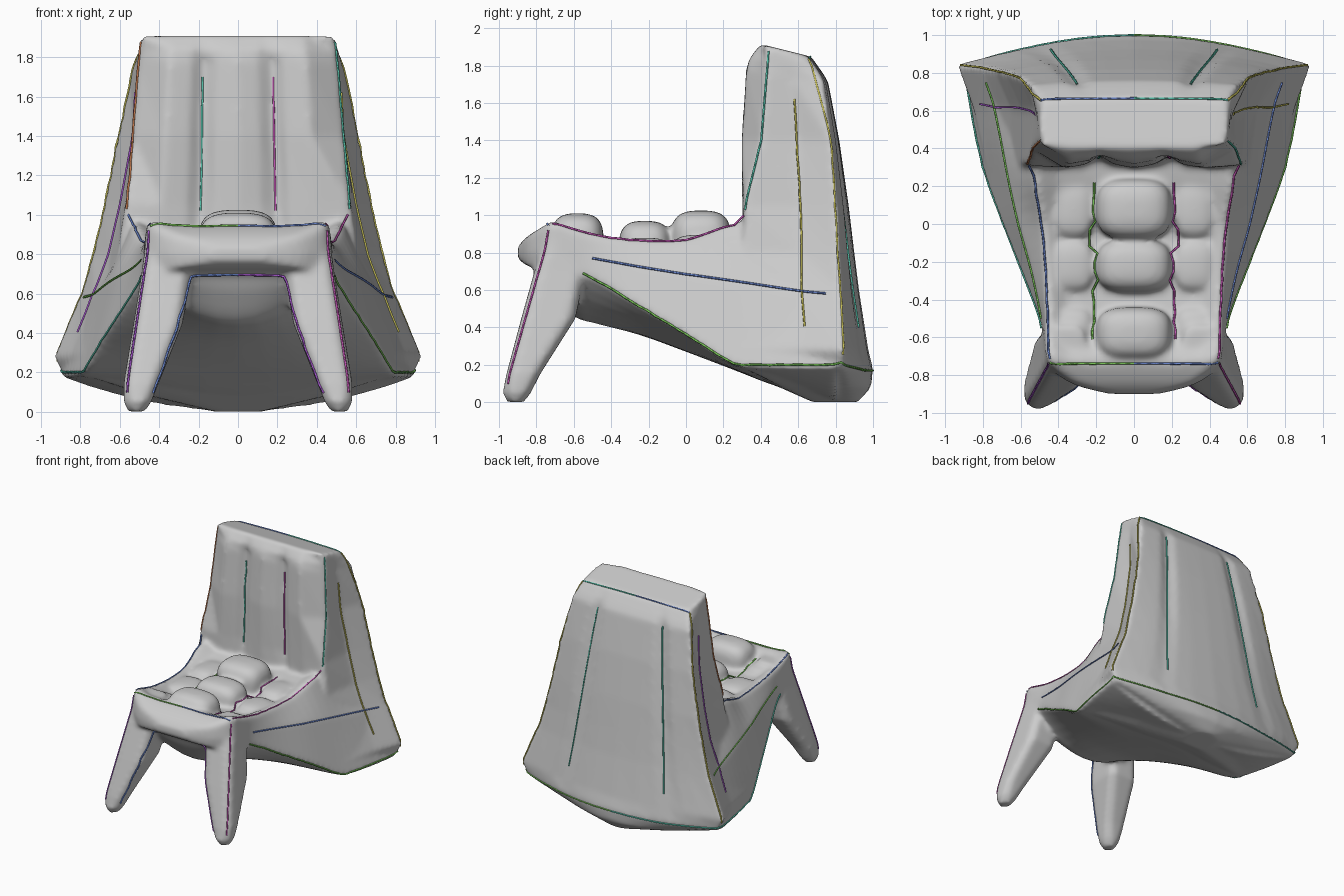
import bpy, bmesh, random
from math import copysign
from mathutils import Vector
from mathutils.bvhtree import BVHTree

if "Cube" in bpy.data.objects:
    bpy.data.objects.remove(bpy.data.objects["Cube"])

random.seed(4)
parts = []


def finish(name, bm):
    bmesh.ops.recalc_face_normals(bm, faces=bm.faces)
    me = bpy.data.meshes.new(name)
    bm.to_mesh(me)
    bm.free()
    ob = bpy.data.objects.new(name, me)
    bpy.context.collection.objects.link(ob)
    parts.append(ob)


def loft(name, rings):
    """Skin a closed solid through rings of equal point count."""
    bm = bmesh.new()
    vs = [[bm.verts.new(p) for p in r] for r in rings]
    n = len(rings[0])
    for a, b in zip(vs, vs[1:]):
        for i in range(n):
            bm.faces.new((a[i], a[(i + 1) % n], b[(i + 1) % n], b[i]))
    for cap in (vs[0], vs[-1]):
        bmesh.ops.triangulate(bm, faces=[bm.faces.new(cap)])
    finish(name, bm)


def smooth_rows(rows, k=4):
    """Catmull-Rom interpolation between rows of numbers."""
    out = []
    for i in range(len(rows) - 1):
        p, a, b, q = (rows[max(i - 1, 0)], rows[i], rows[i + 1], rows[min(i + 2, len(rows) - 1)])
        for j in range(k):
            t = j / k
            out.append([B + .5 * t * (C - A + t * (2 * A - 5 * B + 4 * C - D + t * (3 * (B - C) + D - A)))
                        for A, B, C, D in zip(p, a, b, q)])
    return out + [rows[-1]]


def mirrored(half):
    """Half outline whose first and last points lie on x = 0 -> full outline."""
    return half + [(-x, y, z) for x, y, z in half[-2:0:-1]]


def cushion(name, loc, size, power=.65):
    """Superellipsoid: a rounded block."""
    bm = bmesh.new()
    bmesh.ops.create_uvsphere(bm, u_segments=40, v_segments=24, radius=1)
    for v in bm.verts:
        v.co = [l + s * copysign(abs(c) ** power, c) for c, l, s in zip(v.co, loc, size)]
    finish(name, bm)


# Seat and underbody: y, top edge x z, side ridge x z, bottom edge x z, belly z, seat dip
stations = [
    (-.90, .12, .83, .14, .80, .12, .77, .77, 0),
    (-.85, .30, .885, .32, .80, .30, .73, .73, 0),
    (-.77, .42, .94, .44, .81, .43, .71, .70, .01),
    (-.71, .46, .97, .47, .82, .47, .70, .60, .03),
    (-.60, .47, .935, .48, .80, .48, .69, .46, .06),
    (-.48, .47, .905, .49, .78, .51, .65, .42, .07),
    (-.25, .48, .875, .54, .73, .60, .51, .36, .06),
    (0.00, .50, .88, .61, .69, .70, .36, .27, .06),
    (0.25, .54, .96, .67, .64, .79, .20, .175, .07),
    (0.50, .52, .97, .72, .60, .85, .18, .08, .05),
    (0.80, .50, .97, .77, .58, .90, .18, .00, .05)]
rings = []
for y, xt, zt, xm, zm, xb, zb, zc, dip in smooth_rows(stations):
    half = [(0, y, zt - dip), (xt * .45, y, zt - dip), (xt * .75, y, zt - dip * .8),
            (xt - .03, y, zt), (xt, y, zt - .02), (xm, y, zm), (xb, y, zb)]
    half += [(xb * t, y, zb + (zc - zb) * (1 - t * t)) for t in (.85, .7, .55, .4, .2, 0)]
    rings.append(mirrored(half))
loft("seat", rings)

# Backrest: z, tilt, front pillow y, front edge x y, side groove x y, rear edge x y, rear y, channel depth
levels = [
    (1.915, .25, .40, .49, .42, .50, .54, .49, .65, .67, .0),
    (1.84, .20, .34, .50, .43, .51, .56, .53, .71, .73, .02),
    (1.78, .15, .32, .51, .43, .51, .56, .55, .735, .76, .06),
    (1.40, .00, .295, .54, .40, .53, .60, .615, .78, .82, .07),
    (1.05, .00, .30, .57, .31, .59, .60, .685, .81, .87, .06),
    (0.80, .00, .30, .61, .31, .65, .61, .74, .82, .90, .04),
    (0.60, .00, .30, .66, .32, .73, .62, .80, .83, .925, .03),
    (0.28, .00, .28, .78, .30, .85, .60, .94, .845, .975, .02),
    (0.18, .00, .30, .76, .32, .81, .60, .89, .84, 1.0, .0),
    (0.08, .00, .50, .44, .52, .48, .70, .48, .87, .99, .0),
    (0.00, .00, .68, .10, .68, .12, .75, .10, .88, .92, .0)]
rings = []
for z, tilt, yp, xf, yf, xg, yg, xb, yb, yc, d in levels:
    half = [(0, yp), (.2 * xf, yp + d * .3), (.34 * xf, yp + d), (.46 * xf, yp + d * .3),
            (.68 * xf, yp), (xf, yf), (xg, yg), (xb, yb)]
    for t in (.78, .66, .54, .42, .25, 0):
        groove = d * .4 if t == .54 else 0
        half.append((xb * t, yc - (yc - yb) * t * t - groove))
    rings.append(mirrored([(x, y, z - tilt * (y - yp)) for x, y in half]))
loft("backrest", rings)

# Front legs: z, inner x, outer x, front y, rear y
leg = [(.92, .26, .46, -.74, -.54), (.70, .24, .49, -.81, -.54), (.45, .28, .53, -.88, -.59),
       (.15, .40, .58, -.96, -.78), (.05, .44, .58, -.98, -.83), (0.0, .47, .56, -.96, -.86)]
for s in (1, -1):
    loft("front_leg", [[(s * x, y, z) for x, y in
         ((a + .04, f), (b - .04, f), (b, f + .04), (b, r - .04), (b - .04, r), (a + .04, r),
          (a, r - .04), (a, f + .04))] for z, a, b, f, r in leg])

# Seat rolls down the middle, with flatter ones on both sides
for y, w, top in ((.08, .16, 1.02), (-.22, .14, .965), (-.58, .14, 1.005)):
    cushion("seat_roll", (0, y, top - .15), (.2, w, .155))
    for s in (1, -1):
        cushion("side_roll", (s * .32, y, .80), (.11, w, .06 + (top - .9) * .3))

# Fuse the parts into one soft body
bpy.ops.object.select_all(action='DESELECT')
for ob in parts:
    ob.select_set(True)
body = bpy.context.view_layer.objects.active = parts[0]
bpy.ops.object.join()
body.name = "chair_body"
rm = body.modifiers.new("fuse", 'REMESH')
rm.mode, rm.voxel_size = 'VOXEL', .016
sm = body.modifiers.new("soften", 'SMOOTH')
sm.factor, sm.iterations = .5, 12
bpy.ops.object.convert(target='MESH')
body = bpy.context.object
low = min(v.co.z for v in body.data.vertices)
for v in body.data.vertices:
    v.co.z -= low
for p in body.data.polygons:
    p.use_smooth = True

# Thin coloured seam strokes laid onto the body
tree = BVHTree.FromPolygons([v.co for v in body.data.vertices],
                            [p.vertices[:] for p in body.data.polygons])
palette = [(.1, .6, .45, 1), (.6, .1, .5, 1), (.15, .25, .65, 1), (.6, .55, .1, 1),
           (.4, .1, .65, 1), (.7, .25, .1, 1), (.2, .6, .1, 1)]
mats = []
for c in palette:
    m = bpy.data.materials.new("stroke_colour")
    m.diffuse_color = c
    m.use_nodes = True
    m.node_tree.nodes["Principled BSDF"].inputs["Base Color"].default_value = m.diffuse_color
    mats.append(m)


def stroke(name, pts):
    cu = bpy.data.curves.new(name, 'CURVE')
    cu.dimensions, cu.bevel_depth, cu.bevel_resolution = '3D', .006, 0
    path = []
    for a, b in zip(pts, pts[1:]):
        a, b = Vector(a), Vector(b)
        n = max(2, int((b - a).length / .05))
        for i in range(n + 1):
            co, nor, _, _ = tree.find_nearest(a.lerp(b, i / n))
            path.append(co + nor * .003)
    sp = cu.splines.new('POLY')
    sp.points.add(len(path) - 1)
    for p, co in zip(sp.points, path):
        p.co = (*co, 1)
    cu.materials.append(random.choice(mats))
    bpy.context.collection.objects.link(bpy.data.objects.new(name, cu))


seams = {
    "seat_edge_seam": [(.46, -.72, .97), (.47, -.4, .89), (.5, 0, .88), (.56, .3, 1.0)],
    "back_front_seam": [(.57, .31, 1.03), (.54, .4, 1.4), (.5, .44, 1.88)],
    "back_rear_seam": [(.5, .66, 1.84), (.615, .78, 1.4), (.80, .83, .6), (.93, .84, .25)],
    "back_channel_seam": [(.19, .36, 1.02), (.18, .38, 1.7)],
    "rear_channel_seam": [(.3, .75, 1.7), (.44, .92, .4)],
    "side_groove_seam": [(.52, .58, 1.62), (.72, .62, .6), (.8, .64, .4)],
    "side_ridge_seam": [(.49, -.5, .77), (.6, 0, .68), (.78, .75, .58)],
    "base_side_seam": [(.49, -.55, .69), (.8, .25, .2), (.93, .84, .2), (.5, .96, .17), (0, 1, .17)],
    "leg_front_seam": [(.46, -.74, .92), (.57, -.96, .1)],
    "leg_inner_seam": [(0, -.76, .71), (.25, -.76, .70), (.45, -.93, .1)],
    "seat_front_seam": [(0, -.74, .95), (.45, -.74, .95)],
    "seat_roll_seam": [(.21, .22, .88), (.21, -.62, .86)],
    "top_seam": [(0, .66, 1.84), (.5, .66, 1.84)],
}
for name, pts in seams.items():
    for s in (1, -1):
        stroke(name, [(s * x, y, z) for x, y, z in pts])
